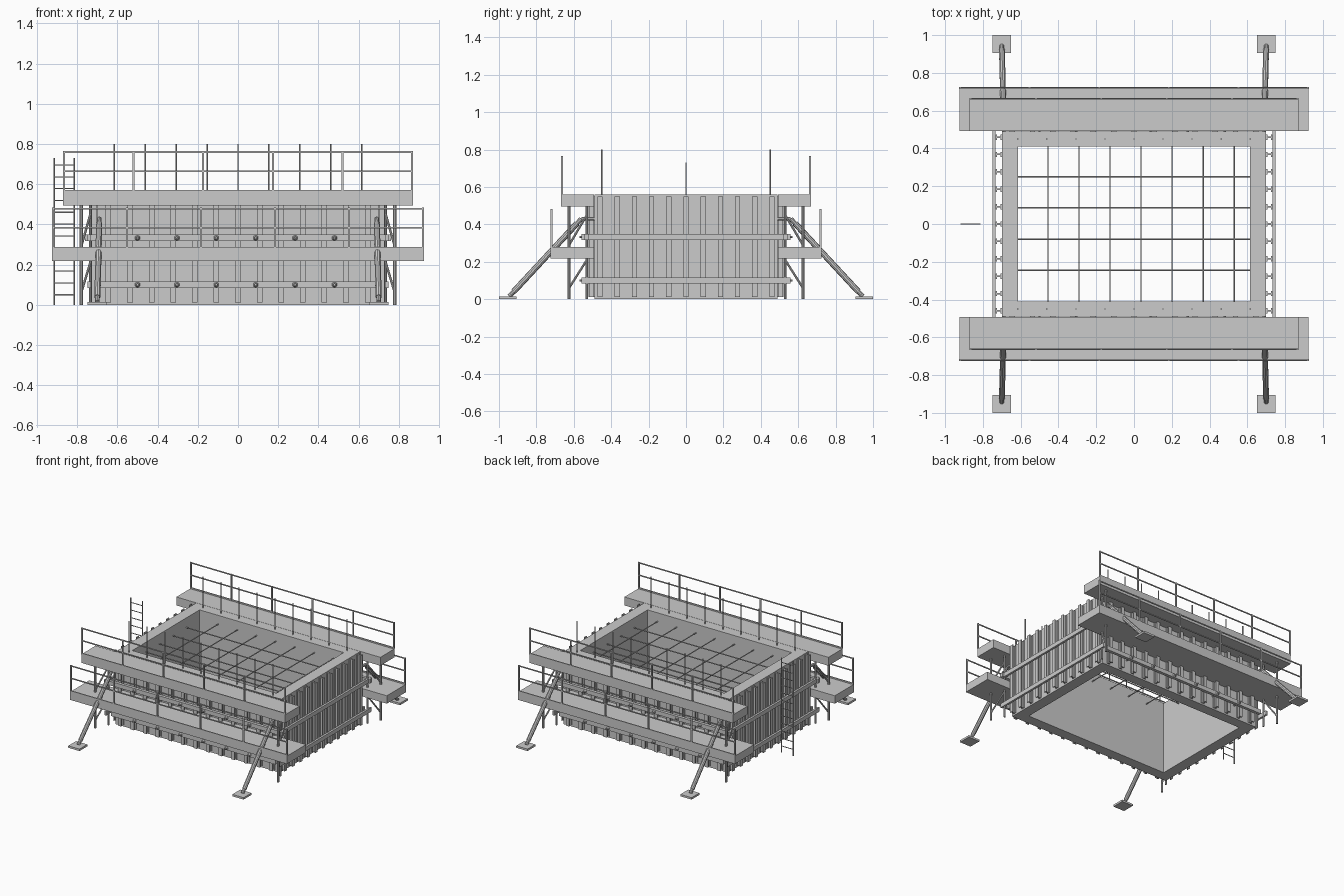
import bpy, bmesh
from mathutils import Vector

if "Cube" in bpy.data.objects:
    bpy.data.objects.remove(bpy.data.objects["Cube"])


def finish(name, bm):
    bmesh.ops.recalc_face_normals(bm, faces=bm.faces)
    me = bpy.data.meshes.new(name)
    bm.to_mesh(me)
    bm.free()
    ob = bpy.data.objects.new(name, me)
    bpy.context.collection.objects.link(ob)
    return ob


def box(bm, x0, x1, y0, y1, z0, z1):
    vs = bmesh.ops.create_cube(bm, size=1)["verts"]
    for v in vs:
        v.co = Vector(((x0 + x1) / 2 + v.co.x * (x1 - x0),
                       (y0 + y1) / 2 + v.co.y * (y1 - y0),
                       (z0 + z1) / 2 + v.co.z * (z1 - z0)))


def rod(bm, a, b, r, n=8, r2=None):
    a, b = Vector(a), Vector(b)
    d = b - a
    vs = bmesh.ops.create_cone(bm, cap_ends=True, segments=n, radius1=r,
                               radius2=r if r2 is None else r2, depth=d.length)["verts"]
    q = Vector((0, 0, 1)).rotation_difference(d)
    for v in vs:
        v.co = q @ v.co + (a + b) / 2


def spread(a, b, n):
    return [a + (b - a) * i / (n - 1) for i in range(n)]


# Formwork wall ring, open top and bottom
bm = bmesh.new()
rings = []
for hx, hy in ((0.70, 0.49), (0.615, 0.41)):
    for z in (0, 0.56):
        rings.append([bm.verts.new((sx * hx, sy * hy, z))
                      for sx, sy in ((-1, -1), (1, -1), (1, 1), (-1, 1))])
for a, b in ((0, 1), (2, 3), (0, 2), (1, 3)):
    for i in range(4):
        j = (i + 1) % 4
        bm.faces.new((rings[a][i], rings[a][j], rings[b][j], rings[b][i]))
finish("concrete_wall", bm)

# I-section studs and the walers and tie bolts that clamp them
studs, walers, ties = bmesh.new(), bmesh.new(), bmesh.new()
parts = ((0.0, 0.006, 0.014), (0.006, 0.026, 0.004), (0.026, 0.032, 0.014))
for s in (-1, 1):
    for x in spread(-0.645, 0.645, 13):
        for d0, d1, w in parts:
            box(studs, x - w, x + w, *sorted((s * (0.49 + d0), s * (0.49 + d1))), 0.012, 0.55)
    for y in spread(-0.46, 0.46, 11):
        for d0, d1, w in parts:
            box(studs, *sorted((s * (0.70 + d0), s * (0.70 + d1))), y - w, y + w, 0.012, 0.55)
    for z in (0.10, 0.333):
        hx = 0.76 if z > 0.2 else 0.70
        box(walers, -hx, hx, *sorted((s * 0.522, s * 0.545)), z - 0.016, z + 0.016)
        box(walers, *sorted((s * 0.732, s * 0.748)), -0.56, 0.56, z - 0.016, z + 0.016)
        for x in spread(-0.5, 0.48, 6):
            rod(ties, (x, s * 0.485, z), (x, s * 0.57, z), 0.006)
            rod(ties, (x, s * 0.545, z), (x, s * 0.555, z), 0.014, 6, 0.008)
finish("formwork_studs", studs)
finish("walers", walers)
finish("tie_bolts", ties)

# Work platforms with toe boards and guard rails, front and back
for tag, hx, hy, z0, z1 in (("lower", 0.925, 0.725, 0.217, 0.278),
                            ("upper", 0.87, 0.667, 0.495, 0.56)):
    deck, rail = bmesh.new(), bmesh.new()
    for s in (-1, 1):
        box(deck, -hx, hx, *sorted((s * 0.492, s * hy)), z0, z1)
        box(deck, -hx, hx, *sorted((s * (hy - 0.008), s * hy)), z1, z1 + 0.01)
        y = s * (hy - 0.005)
        for x in spread(-hx + 0.004, hx - 0.004, 6):
            box(rail, x - 0.005, x + 0.005, y - 0.005, y + 0.005, z1, z1 + 0.205)
        for dz in (0.105, 0.2):
            box(rail, -hx, hx, y - 0.003, y + 0.003, z1 + dz - 0.004, z1 + dz + 0.004)
    finish(tag + "_platform", deck)
    finish(tag + "_guard_rail", rail)

# Corner scaffold posts with diagonals, sloping props and base plates
posts, props, plates = bmesh.new(), bmesh.new(), bmesh.new()
for sx in (-1, 1):
    for sy in (-1, 1):
        rod(posts, (sx * 0.78, sy * 0.625, 0), (sx * 0.78, sy * 0.625, 0.5), 0.008)
        rod(posts, (sx * 0.735, sy * 0.53, 0), (sx * 0.735, sy * 0.53, 0.5), 0.007)
        rod(posts, (sx * 0.78, sy * 0.625, 0.06), (sx * 0.735, sy * 0.53, 0.21), 0.006)
        rod(posts, (sx * 0.78, sy * 0.625, 0.29), (sx * 0.735, sy * 0.53, 0.45), 0.006)
        foot, head = Vector((sx * 0.70, sy * 0.945, 0.015)), Vector((sx * 0.69, sy * 0.56, 0.43))
        rod(props, foot, head, 0.012, 10)
        rod(props, foot.lerp(head, 0.06), foot.lerp(head, 0.94), 0.016, 10)
        rod(props, head, (sx * 0.69, sy * 0.49, 0.43), 0.01)
        box(plates, sx * 0.70 - 0.048, sx * 0.70 + 0.048,
            *sorted((sy * 0.905, sy * 1.0)), 0, 0.015)
finish("scaffold_posts", posts)
finish("push_pull_props", props)
finish("base_plates", plates)

# Reinforcement: starter bars in the walls and a mat across the opening
bars, mat = bmesh.new(), bmesh.new()
for s in (-1, 1):
    for x in spread(-0.615, 0.615, 9):
        rod(bars, (x, s * 0.45, 0.5), (x, s * 0.45, 0.80), 0.004, 6)
for y in spread(-0.245, 0.25, 4):
    rod(mat, (-0.62, y, 0.485), (0.62, y, 0.485), 0.004, 6)
for x in spread(-0.455, 0.53, 7):
    rod(mat, (x, -0.415, 0.493), (x, 0.415, 0.493), 0.004, 6)
finish("starter_bars", bars)
finish("rebar_mat", mat)

# Access ladder on the left
bm = bmesh.new()
for x in (-0.915, -0.815):
    rod(bm, (x, 0, 0), (x, 0, 0.73), 0.004, 6)
for z in spread(0.05, 0.695, 12):
    rod(bm, (-0.915, 0, z), (-0.815, 0, z), 0.003, 6)
finish("access_ladder", bm)
